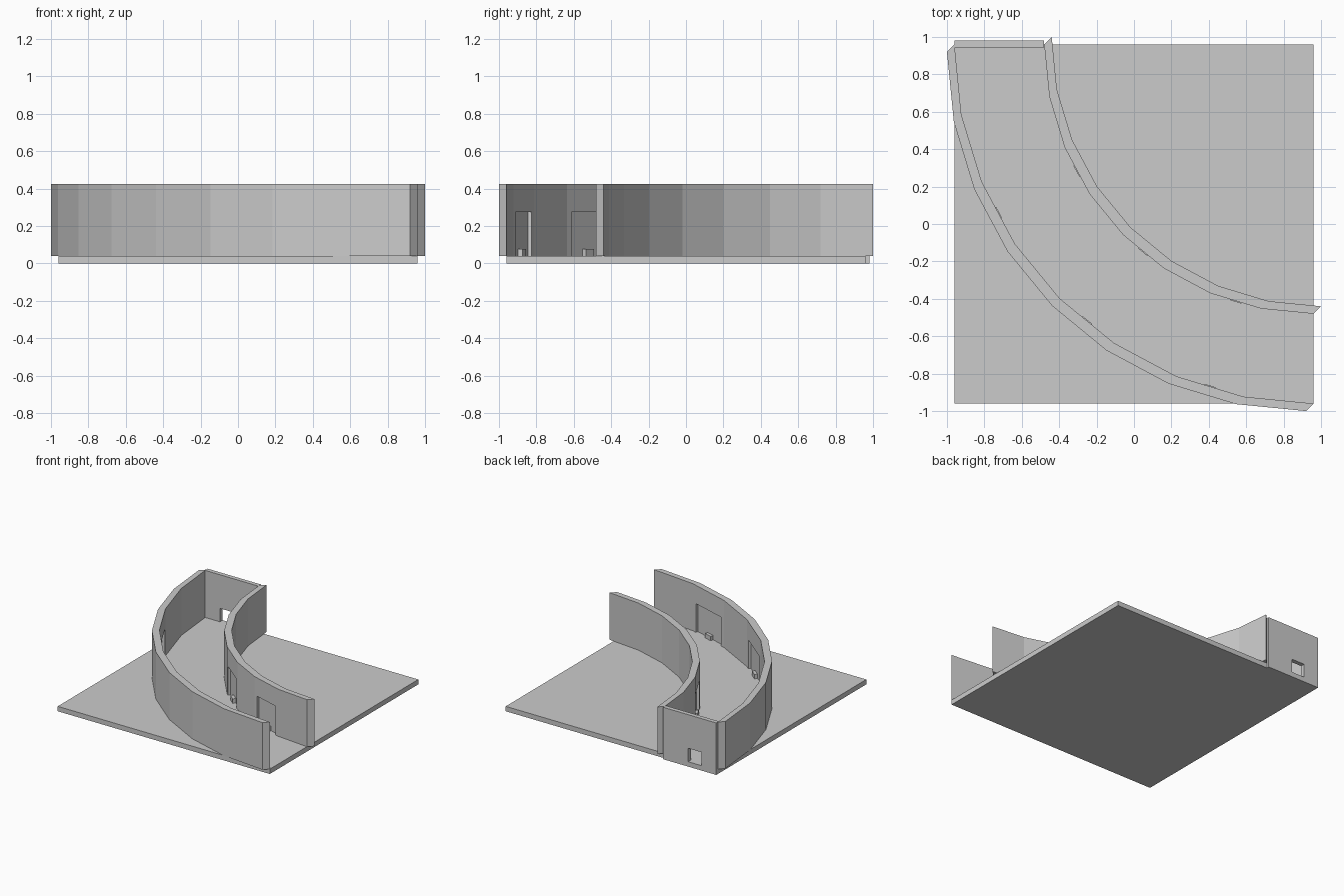
import bpy, bmesh, math
from mathutils import Matrix, Vector

if "Cube" in bpy.data.objects:
    bpy.data.objects.remove(bpy.data.objects["Cube"])

FLOOR, TOP = 0.04, 0.425
CENTRE = Vector((0.96, 0.96, 0))
SEGS = 8


def make(name, bm):
    bmesh.ops.recalc_face_normals(bm, faces=bm.faces)
    mesh = bpy.data.meshes.new(name)
    bm.to_mesh(mesh)
    bm.free()
    obj = bpy.data.objects.new(name, mesh)
    bpy.context.collection.objects.link(obj)
    return obj


def add_box(bm, centre, size, angle=0.0):
    m = Matrix.Translation(centre) @ Matrix.Rotation(angle, 4, 'Z') @ Matrix.Diagonal((*size, 1))
    bmesh.ops.create_cube(bm, size=1, matrix=m)


def cut(obj, cutter):
    mod = obj.modifiers.new("cut", 'BOOLEAN')
    mod.operation = 'DIFFERENCE'
    mod.solver = 'EXACT'
    mod.object = cutter
    cutter.hide_render = True
    bpy.context.view_layer.objects.active = obj
    bpy.ops.object.modifier_apply(modifier=mod.name)
    bpy.data.objects.remove(cutter)


def arc_point(radius, i):
    a = math.radians(90 * i / SEGS)
    return CENTRE - radius * Vector((math.cos(a), math.sin(a), 0))


def curved_wall(name, radius, side):
    # Faceted quarter arc, given thickness by a diagonal shift
    pts = [arc_point(radius, i) for i in range(SEGS + 1)]
    shift = Vector((0.04 * side, 0.04 * side, 0))
    outline = pts + [p + shift for p in reversed(pts)]
    bm = bmesh.new()
    face = bm.faces.new([bm.verts.new((p.x, p.y, FLOOR)) for p in outline])
    ext = bmesh.ops.extrude_face_region(bm, geom=[face])
    verts = [v for v in ext["geom"] if isinstance(v, bmesh.types.BMVert)]
    bmesh.ops.translate(bm, vec=(0, 0, TOP - FLOOR), verts=verts)
    wall = make(name, bm)

    # Shallow door recesses on every second facet, with a small step in each
    cutters, steps = bmesh.new(), bmesh.new()
    for i in (2, 4, 6):
        a, b = pts[i], pts[i + 1]
        mid, along = (a + b) / 2, b - a
        inward = (CENTRE - mid).normalized() * side
        angle = math.atan2(along.y, along.x)
        c = mid + inward * -0.02
        c = mid + inward * 0.0
        add_box(cutters, c + Vector((0, 0, 0.1475)), (along.length * 0.8, 0.04, 0.255), angle)
        c = mid + inward * 0.008
        add_box(steps, c + Vector((0, 0, FLOOR + 0.018)), (0.065, 0.026, 0.036), angle)
    cut(wall, make(name + "_cutter", cutters))
    make(name + "_door_steps", steps)


# Floor slab
bm = bmesh.new()
add_box(bm, (0, 0, FLOOR / 2), (1.92, 1.92, FLOOR))
make("floor", bm)

# Curved corridor walls
curved_wall("outer_wall", 1.92, -1)
curved_wall("inner_wall", 1.44, 1)

# End wall with a small opening at floor level
bm = bmesh.new()
add_box(bm, (-0.72, 0.9625, TOP / 2), (0.48, 0.035, TOP))
end_wall = make("end_wall", bm)
bm = bmesh.new()
add_box(bm, (-0.765, 0.9625, 0.095), (0.12, 0.2, 0.11))
cut(end_wall, make("end_wall_cutter", bm))
